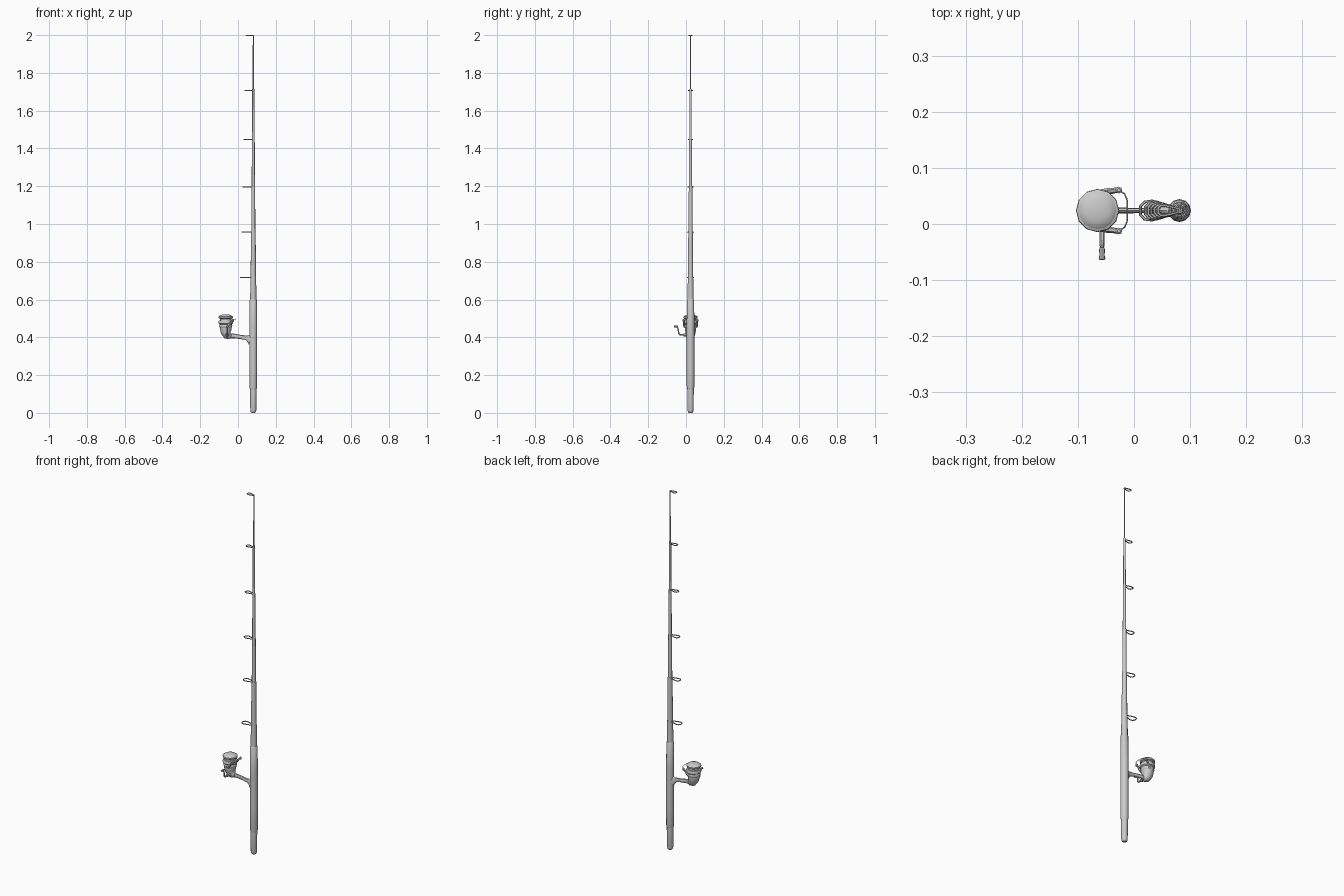
import bpy, bmesh, math

ROD_X, MID_Y, REEL_X = 0.081, 0.024, -0.065


def smooth(obj, angle=40):
    bpy.ops.object.select_all(action='DESELECT')
    obj.select_set(True)
    bpy.context.view_layer.objects.active = obj
    bpy.ops.object.shade_smooth_by_angle(angle=math.radians(angle))


def lathe(name, profile, x, y, sides=12):
    """Revolve (radius, z) points about a vertical axis, capped at both ends."""
    bm = bmesh.new()
    rings = []
    for r, z in profile:
        rings.append([bm.verts.new((r * math.cos(2 * math.pi * i / sides),
                                    r * math.sin(2 * math.pi * i / sides), z))
                      for i in range(sides)])
    for a, b in zip(rings, rings[1:]):
        for i in range(sides):
            j = (i + 1) % sides
            bm.faces.new((a[i], a[j], b[j], b[i]))
    bm.faces.new(rings[0][::-1])
    bm.faces.new(rings[-1])
    me = bpy.data.meshes.new(name)
    bm.to_mesh(me)
    bm.free()
    obj = bpy.data.objects.new(name, me)
    obj.location = (x, y, 0)
    bpy.context.collection.objects.link(obj)
    smooth(obj)
    return obj


def tube(name, pts, radii, closed=False, res=2, flat_y=1.0):
    """Sweep a round section along points given relative to the y mid plane."""
    cu = bpy.data.curves.new(name, 'CURVE')
    cu.dimensions = '3D'
    cu.bevel_depth = 1.0
    cu.bevel_resolution = res
    cu.use_fill_caps = True
    sp = cu.splines.new('POLY')
    sp.points.add(len(pts) - 1)
    sp.use_cyclic_u = closed
    if not isinstance(radii, (list, tuple)):
        radii = [radii] * len(pts)
    for p, co, r in zip(sp.points, pts, radii):
        p.co = (*co, 1)
        p.radius = r
    obj = bpy.data.objects.new(name, cu)
    obj.location.y = MID_Y
    obj.scale.y = flat_y
    bpy.context.collection.objects.link(obj)
    bpy.ops.object.select_all(action='DESELECT')
    obj.select_set(True)
    bpy.context.view_layer.objects.active = obj
    bpy.ops.object.convert(target='MESH')
    obj = bpy.context.view_layer.objects.active
    smooth(obj)
    return obj


# Grip with a narrower rounded butt
lathe("butt_cap", [(0.009, 0), (0.0135, 0.004), (0.016, 0.014), (0.0175, 0.135)], ROD_X, MID_Y)
lathe("grip", [(0.0175, 0.125), (0.0200, 0.135), (0.0205, 0.25), (0.0205, 0.45),
               (0.0190, 0.598), (0.0165, 0.602)], ROD_X, MID_Y)

# Telescoping rod sections
joints = [(0.60, 0.0165, 0.0150), (0.72, 0.0140, 0.0125), (0.96, 0.0108, 0.0098),
          (1.20, 0.0086, 0.0076), (1.45, 0.0066, 0.0056), (1.715, 0.0034, 0.0028)]
ends = [j[0] for j in joints[1:]] + [1.999]
for i, ((z0, r0, r1), z1) in enumerate(zip(joints, ends)):
    lathe(f"rod_section_{i + 1}", [(r0, z0 - 0.005), (r0, z0 + 0.01), (r1, z1)], ROD_X, MID_Y, 10)

# Line guides: flat angular loops that get smaller towards the tip
guides = [(0.716, 0.010, 0.0175), (0.957, 0.019, 0.016), (1.196, 0.024, 0.0145),
          (1.448, 0.030, 0.0125), (1.706, 0.036, 0.011), (1.9972, 0.042, 0.0095)]
for i, (z, tip, w) in enumerate(guides):
    cx = tip + w
    loop = [(cx + w * math.cos(math.radians(a)), w * math.sin(math.radians(a)), z)
            for a in (75, 120, 155, 205, 240, 285)]
    loop = [(ROD_X, 0.003, z)] + loop + [(ROD_X, -0.003, z)]
    tube(f"line_guide_{i + 1}", loop, 0.0027, closed=True, res=1)

# Reel stem and foot on the grip
tube("reel_stem", [(-0.05, 0, 0.408), (-0.02, 0, 0.407), (0.02, 0, 0.401), (0.045, 0, 0.397),
                   (0.057, 0, 0.393), (0.067, 0, 0.390)],
     [0.015, 0.012, 0.011, 0.013, 0.02, 0.031], res=2, flat_y=0.42)

# Curved gear housing under the rotor
tube("gear_housing", [(REEL_X, 0, 0.465), (REEL_X, 0, 0.445), (-0.063, 0, 0.427),
                      (-0.056, 0, 0.412), (-0.045, 0, 0.407), (-0.036, 0, 0.406)],
     [0.032, 0.031, 0.028, 0.023, 0.018, 0.010], res=3)

# Rotor, spool and domed drag knob
lathe("rotor", [(0.026, 0.446), (0.033, 0.452), (0.035, 0.462), (0.032, 0.468),
                (0.038, 0.473), (0.0385, 0.484), (0.036, 0.489), (0.028, 0.490)], REEL_X, MID_Y)
lathe("spool", [(0.030, 0.488), (0.030, 0.498), (0.0375, 0.502), (0.038, 0.510),
                (0.034, 0.513)], REEL_X, MID_Y)
lathe("spool_cap", [(0.034, 0.512), (0.030, 0.516), (0.020, 0.5195), (0.010, 0.521),
                    (0.002, 0.5215)], REEL_X, MID_Y, 16)

# Bail arms on both sides of the rotor and the wire between them
for side, label in ((1, "back"), (-1, "front")):
    tube(f"bail_arm_{label}", [(-0.058, side * 0.031, 0.456), (-0.046, side * 0.034, 0.468),
                               (-0.036, side * 0.0355, 0.482), (-0.027, side * 0.037, 0.490)],
         [0.007, 0.006, 0.005, 0.005], res=1)
    lathe(f"bail_pivot_{label}", [(0.003, 0.482), (0.0060, 0.485), (0.0060, 0.494), (0.003, 0.497)],
          -0.027, MID_Y + side * 0.0365, 8)
tube("bail_wire", [(-0.027, 0.036, 0.490), (-0.017, 0.030, 0.494), (-0.0125, 0.020, 0.497),
                   (-0.012, 0, 0.498), (-0.0125, -0.020, 0.497), (-0.017, -0.030, 0.494),
                   (-0.027, -0.036, 0.490)], 0.0014, res=1)

# Crank shaft, arm and knob on the front
CX = -0.057
tube("crank_hub", [(CX, -0.018, 0.413), (CX, -0.036, 0.413)], [0.010, 0.008])
tube("crank_arm", [(CX, -0.034, 0.413), (CX, -0.056, 0.414), (CX, -0.062, 0.420),
                   (CX, -0.066, 0.445), (CX, -0.070, 0.456)],
     [0.0045, 0.0045, 0.0042, 0.0038, 0.0035], res=1)
tube("crank_knob", [(CX, -0.066, 0.457), (CX, -0.070, 0.457), (CX, -0.079, 0.457),
                    (CX, -0.086, 0.457), (CX, -0.0885, 0.457)],
     [0.004, 0.0055, 0.0045, 0.006, 0.004])
